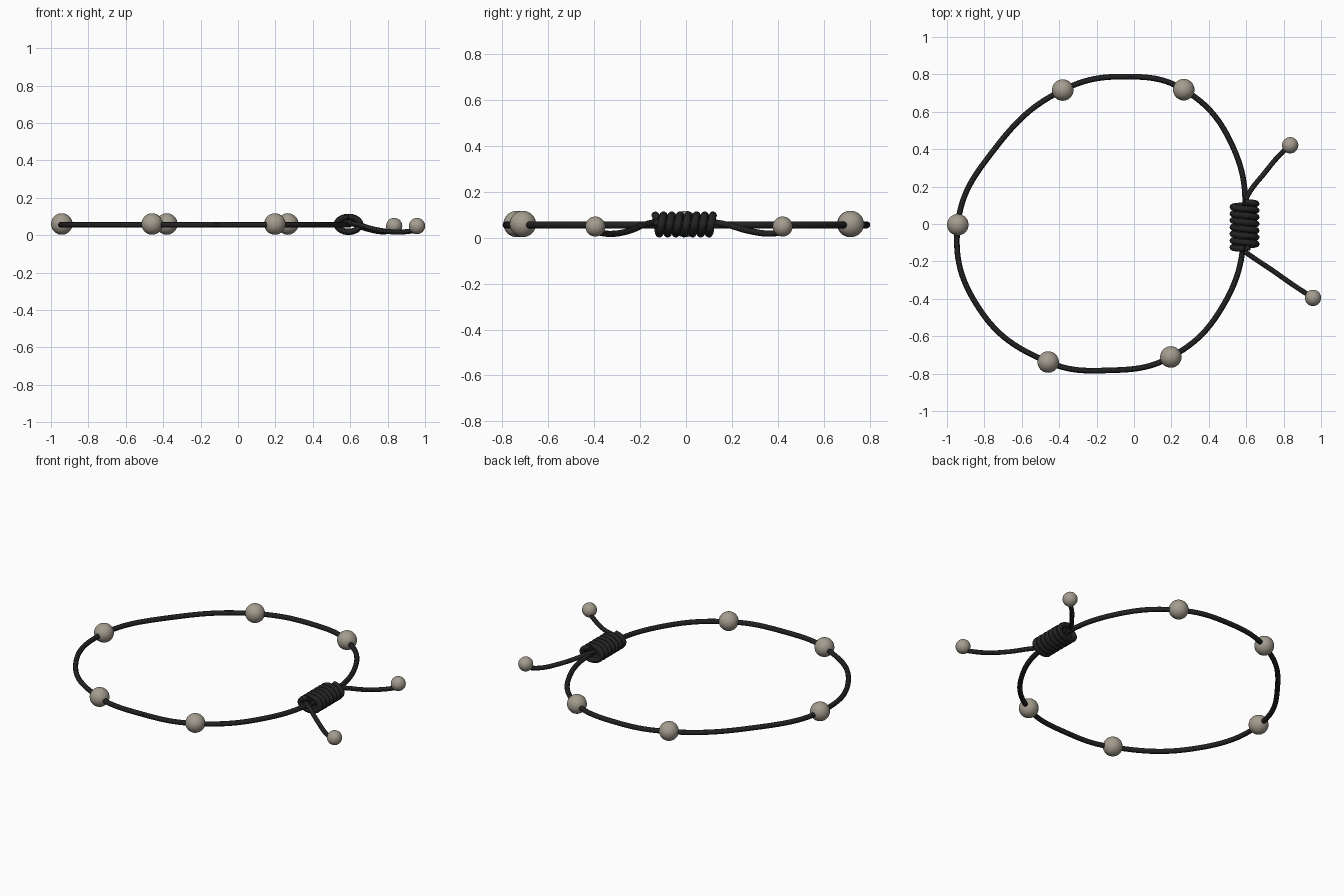
import bpy, math

if "Cube" in bpy.data.objects:
    bpy.data.objects.remove(bpy.data.objects["Cube"])


def material(name, rgb):
    m = bpy.data.materials.new(name)
    m.diffuse_color = (*rgb, 1)
    m.use_nodes = True
    m.node_tree.nodes["Principled BSDF"].inputs["Base Color"].default_value = m.diffuse_color
    return m


BLACK = material("black cord", (0.016, 0.016, 0.017))
TAUPE = material("taupe bead", (0.37, 0.335, 0.275))


def cord(name, points, radius, cyclic=False, res=16):
    """Round tube along a smooth path, turned into a mesh."""
    cu = bpy.data.curves.new(name, 'CURVE')
    cu.dimensions = '3D'
    cu.bevel_depth = radius
    cu.bevel_resolution = 4
    cu.resolution_u = res
    cu.use_fill_caps = True
    sp = cu.splines.new('BEZIER')
    sp.bezier_points.add(len(points) - 1)
    for bp, p in zip(sp.bezier_points, points):
        bp.co = p
        bp.handle_left_type = bp.handle_right_type = 'AUTO'
    sp.use_cyclic_u = cyclic
    ob = bpy.data.objects.new(name, cu)
    bpy.context.collection.objects.link(ob)
    bpy.ops.object.select_all(action='DESELECT')
    ob.select_set(True)
    bpy.context.view_layer.objects.active = ob
    bpy.ops.object.convert(target='MESH')
    ob = bpy.context.object
    ob.data.materials.clear()
    ob.data.materials.append(BLACK)
    bpy.ops.object.shade_smooth_by_angle()
    return ob


def bead(name, loc, radius):
    bpy.ops.mesh.primitive_uv_sphere_add(segments=32, ring_count=16, radius=radius, location=loc)
    ob = bpy.context.object
    ob.name = name
    ob.data.materials.append(TAUPE)
    bpy.ops.object.shade_smooth()


# Main loop: beads alternate with plain points, the last three pass the knot
Z = 0.056
KX, KY = 0.591, -0.008
bead_xy = [(0.266, 0.718), (-0.381, 0.716), (-0.942, -0.004), (-0.459, -0.738), (0.197, -0.711)]
between = [(-0.045, 0.788), (-0.742, 0.405), (-0.83, -0.449), (-0.153, -0.783)]
path = [bead_xy[0]]
for mid, nxt in zip(between, bead_xy[1:]):
    path += [mid, nxt]
path += [(0.489, -0.414), (KX, KY), (0.53, 0.41)]
cord("loop_cord", [(x, y, Z) for x, y in path], 0.015, cyclic=True)
for i, (x, y) in enumerate(bead_xy):
    bead(f"loop_bead_{i + 1}", (x, y, 0.06), 0.0575)

# Knot: flattened, lens-shaped coil wrapped around the loop
TURNS, STEPS, LENGTH, WIRE = 7, 12, 0.252, 0.0168
coil = []
for i in range(TURNS * STEPS + 1):
    a = 2 * math.pi * i / STEPS + math.pi / 2
    s = math.sin(a)
    y = KY - LENGTH / 2 + LENGTH * i / (TURNS * STEPS)
    coil.append((KX + 0.063 * math.cos(a), y, 0.058 + 0.04 * math.copysign(abs(s) ** 1.15, s)))
cord("knot_coil", coil, WIRE, res=3)

# Inner strand of the knot and the two loose tails with end beads
cord("knot_inner_strand", [(KX + 0.015, -0.14, 0.066), (KX + 0.02, 0, 0.061),
                           (KX + 0.015, 0.12, 0.066)], 0.0155)
cord("tail_back", [(KX - 0.005, 0.1, 0.07), (0.615, 0.165, 0.06), (0.7, 0.275, 0.03),
                   (0.775, 0.365, 0.018), (0.835, 0.42, 0.025)], 0.0135)
cord("tail_front", [(KX - 0.03, -0.125, 0.07), (0.635, -0.178, 0.058), (0.74, -0.248, 0.03),
                    (0.85, -0.325, 0.017), (0.957, -0.395, 0.025)], 0.0135)
bead("tail_bead_back", (0.835, 0.421, 0.049), 0.0435)
bead("tail_bead_front", (0.957, -0.395, 0.049), 0.0435)
